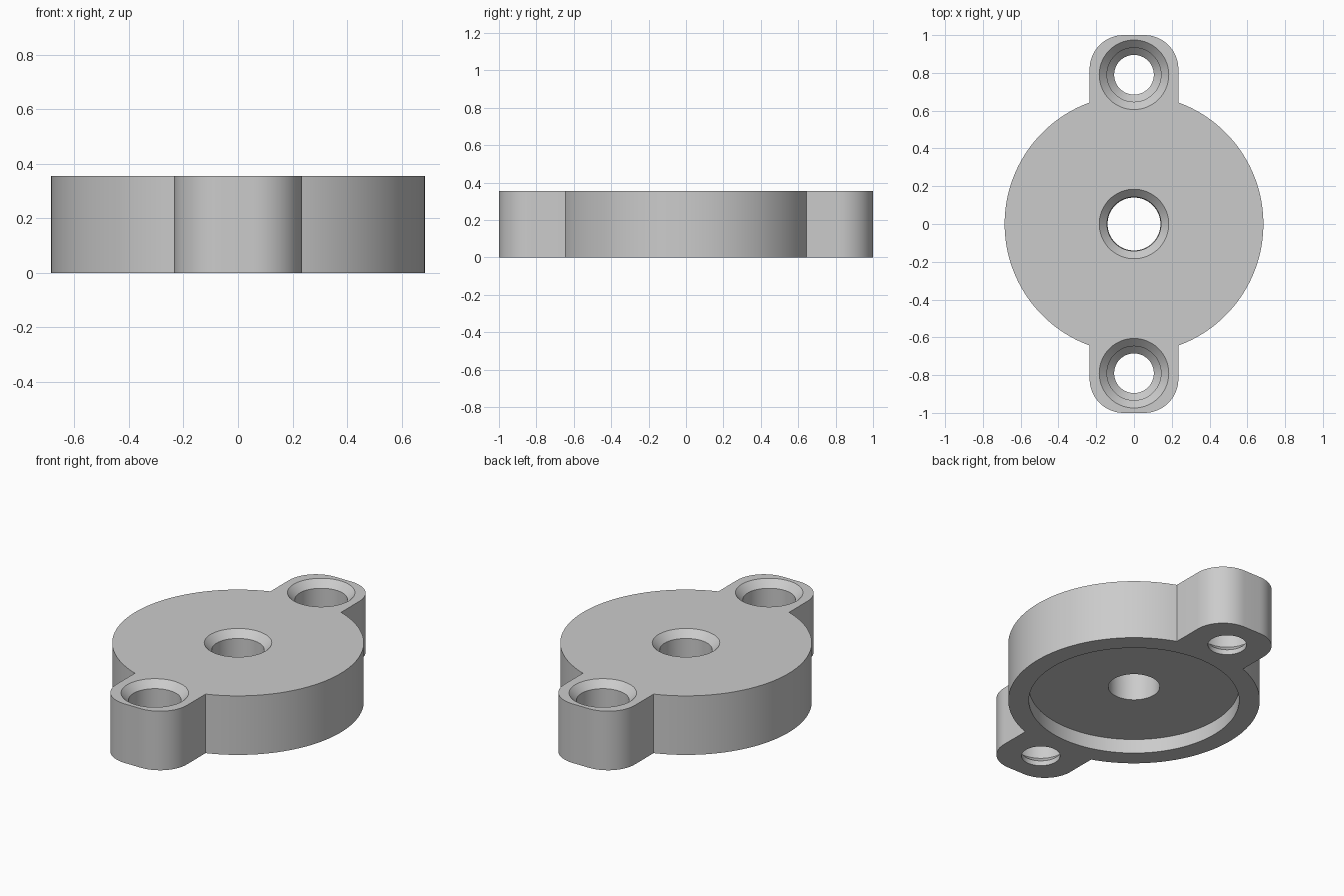
import bpy, bmesh
from math import sin, cos, pi, asin

HEIGHT = 0.355
DISC_R = 0.685
EAR_HALF, EAR_CORNER = 0.235, 0.18
EAR_HOLE_Y = 0.79
BORE, RIM = 0.143, 0.184
SEGMENTS = 96

if "Cube" in bpy.data.objects:
    bpy.data.objects.remove(bpy.data.objects["Cube"], do_unlink=True)

grey = bpy.data.materials.new("plain grey")
grey.use_nodes = True
colour = (0.6, 0.6, 0.6, 1)
grey.diffuse_color = colour
grey.node_tree.nodes["Principled BSDF"].inputs["Base Color"].default_value = colour


def add_object(name, bm):
    bmesh.ops.recalc_face_normals(bm, faces=bm.faces)
    mesh = bpy.data.meshes.new(name)
    bm.to_mesh(mesh)
    bm.free()
    mesh.materials.append(grey)
    obj = bpy.data.objects.new(name, mesh)
    bpy.context.collection.objects.link(obj)
    return obj


def arc(cx, cy, r, start, end, steps):
    return [(cx + r * cos(start + (end - start) * i / steps),
             cy + r * sin(start + (end - start) * i / steps)) for i in range(steps + 1)]


def lathe(name, profile, y):
    """Closed solid turned about a vertical axis from (radius, z) points."""
    bm = bmesh.new()
    rings = [[bm.verts.new((r * cos(2 * pi * i / SEGMENTS), y + r * sin(2 * pi * i / SEGMENTS), z))
              for i in range(SEGMENTS)] for r, z in profile]
    for low, high in zip(rings, rings[1:]):
        for i in range(SEGMENTS):
            j = (i + 1) % SEGMENTS
            bm.faces.new((low[i], low[j], high[j], high[i]))
    bm.faces.new(rings[0])
    bm.faces.new(rings[-1])
    obj = add_object(name, bm)
    obj.hide_render = True
    return obj


# Outline: right side of the disc and the back ear, then the same turned half way round
meet = asin(EAR_HALF / DISC_R)
inner = EAR_HALF - EAR_CORNER
half = arc(0, 0, DISC_R, meet - pi / 2, pi / 2 - meet, 64)
half += arc(inner, 1 - EAR_CORNER, EAR_CORNER, 0, pi / 2, 16)
half += arc(-inner, 1 - EAR_CORNER, EAR_CORNER, pi / 2, pi, 16)
outline = half + [(-x, -y) for x, y in half]

# Solid flange plate
bm = bmesh.new()
base = bm.faces.new([bm.verts.new((x, y, 0)) for x, y in outline])
top = bmesh.ops.extrude_face_region(bm, geom=[base])["geom"]
bmesh.ops.translate(bm, vec=(0, 0, HEIGHT),
                    verts=[v for v in top if isinstance(v, bmesh.types.BMVert)])
flange = add_object("flange_plate", bm)

# Chamfered bore, shared upper part of every hole
chamfer = RIM - BORE
upper = [(BORE, HEIGHT - chamfer), (RIM, HEIGHT), (RIM, HEIGHT + 0.1)]

# Centre bore opening into the round recess underneath
recess = [(0.573, -0.1), (0.573, 0.085), (BORE - 0.003, 0.085)]
cutters = [lathe("centre_cutter", recess + upper, 0)]

# Countersunk screw holes in both ears
screw = [(0.105, -0.1), (0.105, 0.03), (BORE, 0.068)]
for side in (-1, 1):
    cutters.append(lathe("screw_hole_cutter", screw + upper, side * EAR_HOLE_Y))

bpy.context.view_layer.objects.active = flange
flange.select_set(True)
for cutter in cutters:
    cut = flange.modifiers.new("cut", "BOOLEAN")
    cut.operation = "DIFFERENCE"
    cut.solver = "EXACT"
    cut.object = cutter
    bpy.ops.object.modifier_apply(modifier=cut.name)
    bpy.data.objects.remove(cutter, do_unlink=True)

bpy.ops.object.shade_smooth_by_angle(angle=pi / 6)
